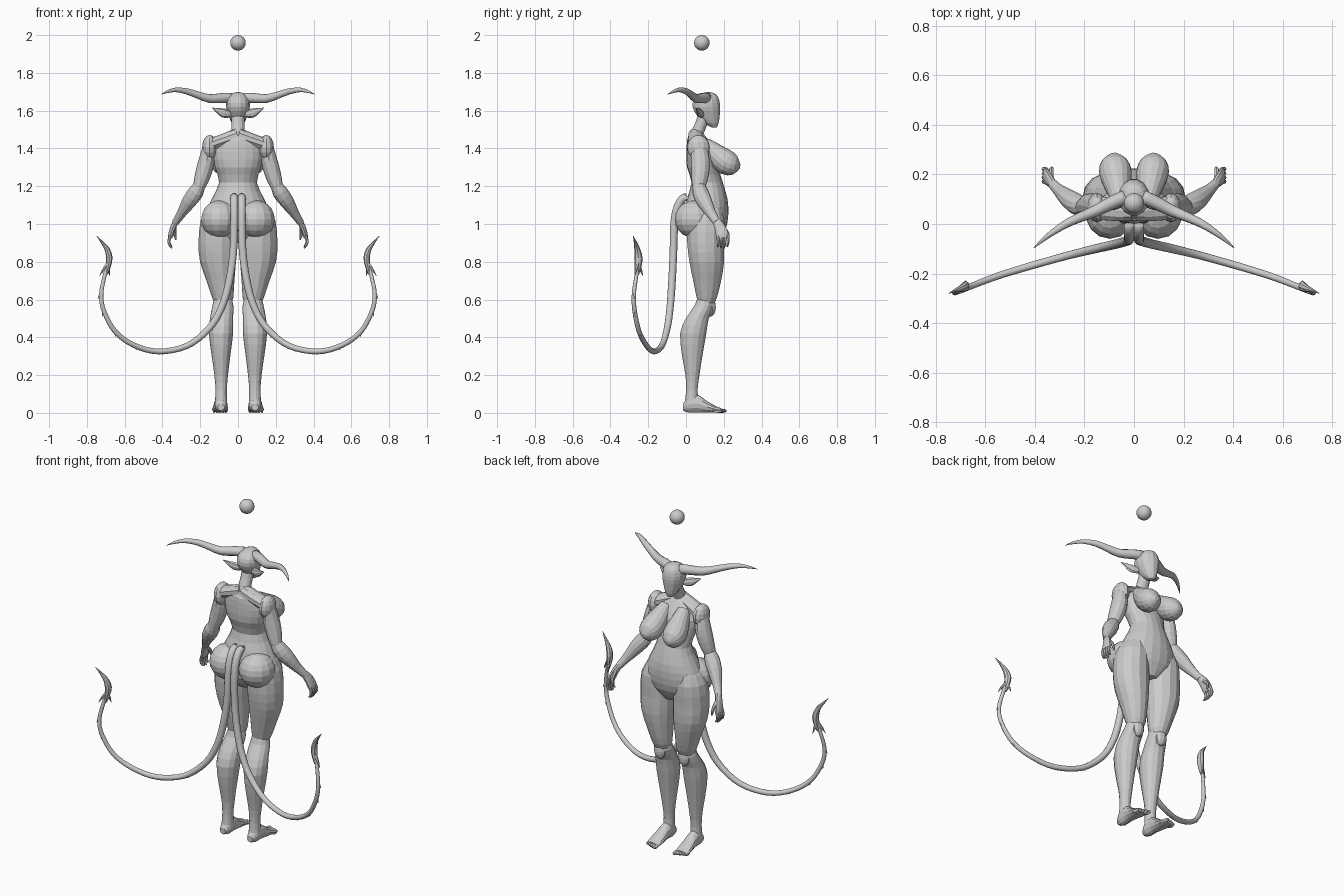
import bpy, bmesh, math
from mathutils import Vector


def finish(name, bm, mirror, smooth):
    bmesh.ops.recalc_face_normals(bm, faces=bm.faces)
    me = bpy.data.meshes.new(name)
    bm.to_mesh(me)
    bm.free()
    for p in me.polygons:
        p.use_smooth = smooth
    ob = bpy.data.objects.new(name, me)
    bpy.context.collection.objects.link(ob)
    if mirror:
        ob.modifiers.new("mirror", 'MIRROR').use_axis = (True, False, False)
    return ob


def spline(keys, steps):
    """Catmull-Rom through (x, y, z, ra, rb) keys."""
    out = []
    for i in range(len(keys) - 1):
        a, b, c, d = (keys[max(i - 1, 0)], keys[i], keys[i + 1], keys[min(i + 2, len(keys) - 1)])
        for s in range(steps):
            t = s / steps
            out.append([0.5 * (2 * q + (r - p) * t + (2 * p - 5 * q + 4 * r - w) * t * t
                               + (3 * q - p - 3 * r + w) * t ** 3) for p, q, r, w in zip(a, b, c, d)])
    return out + [list(keys[-1])]


def sweep(name, keys, n=14, steps=2, ref=(1, 0, 0), axis=None, mirror=True, smooth=False):
    """Loft of elliptical rings; ra lies along ref, rb across it."""
    keys = [tuple(k) if len(k) == 5 else tuple(k) + (k[3],) for k in keys]
    pts = spline(keys, steps)
    bm = bmesh.new()
    rings = []
    for i, p in enumerate(pts):
        a, b = pts[max(i - 1, 0)], pts[min(i + 1, len(pts) - 1)]
        t = Vector(axis) if axis else (Vector(b[:3]) - Vector(a[:3])).normalized()
        u = Vector(ref)
        u = (u - t * u.dot(t)).normalized()
        v = t.cross(u)
        rings.append([bm.verts.new(Vector(p[:3]) + u * max(p[3], .001) * math.cos(k * math.tau / n)
                                   + v * max(p[4], .001) * math.sin(k * math.tau / n)) for k in range(n)])
    for r, s in zip(rings, rings[1:]):
        for k in range(n):
            bm.faces.new((r[k], r[(k + 1) % n], s[(k + 1) % n], s[k]))
    bm.faces.new(rings[0])
    bm.faces.new(rings[-1])
    return finish(name, bm, mirror, smooth)


def ball(name, c, r, mirror=True, u=14, v=10, smooth=False):
    bm = bmesh.new()
    bmesh.ops.create_uvsphere(bm, u_segments=u, v_segments=v, radius=1)
    for w in bm.verts:
        w.co = Vector(c) + Vector([w.co[i] * r[i] for i in range(3)])
    return finish(name, bm, mirror, smooth)


Z = (0, 0, 1)
Y = (0, 1, 0)

# Floating orb
ball("orb", (0, .084, 1.959), (.041,) * 3, mirror=False, u=24, v=16, smooth=True)

# Head and neck
sweep("head", [(0, .15, 1.512, .016, .014), (0, .134, 1.535, .034, .04), (0, .118, 1.575, .05, .062),
               (0, .108, 1.62, .063, .075), (0, .108, 1.66, .06, .068), (0, .115, 1.687, .04, .045),
               (0, .118, 1.698, .01, .012)], axis=Z, mirror=False)
sweep("neck", [(0, .045, 1.44, .055, .045), (0, .058, 1.48, .037, .037), (0, .085, 1.54, .034, .035),
               (0, .1, 1.59, .035, .035)], axis=Z, mirror=False)

# Ears and horns
sweep("ear", [(.04, .085, 1.582, .012, .018), (.075, .072, 1.587, .014, .025),
              (.105, .062, 1.6, .008, .015), (.135, .052, 1.614, .001, .002)], n=8, ref=Y)
sweep("horn", [(.035, .11, 1.668, .028), (.085, .088, 1.667, .027), (.15, .055, 1.664, .024),
               (.21, .03, 1.682, .02), (.27, .003, 1.702, .017), (.33, -.035, 1.71, .012),
               (.375, -.07, 1.7, .007), (.405, -.097, 1.686, .001)], n=10, ref=Y, smooth=True)

# Torso
sweep("torso", [(0, .055, 1.475, .045, .04), (0, .062, 1.445, .105, .055), (0, .08, 1.38, .135, .078),
                (0, .088, 1.3, .122, .083), (0, .112, 1.22, .1, .083), (0, .112, 1.13, .14, .108),
                (0, .108, 1.05, .172, .116), (0, .1, .97, .16, .11), (0, .1, .9, .05, .07)],
      n=20, axis=Z, mirror=False)
sweep("breast", [(.058, .1, 1.425, .035), (.068, .165, 1.365, .057), (.076, .215, 1.325, .066),
                 (.079, .26, 1.31, .05), (.08, .286, 1.305, .012)], n=16)
ball("glute", (.097, .045, 1.025), (.1, .105, .1))

# Legs
sweep("thigh", [(.1, .1, 1.1, .05, .08), (.107, .105, 1.02, .09, .1), (.108, .104, .9, .101, .1),
                (.106, .11, .8, .095, .094), (.093, .112, .7, .074, .076), (.081, .11, .61, .056, .055),
                (.08, .105, .57, .04, .04)], axis=Z)
sweep("shin", [(.08, .1, .63, .04, .035), (.08, .097, .57, .055, .052), (.087, .06, .5, .061, .062),
               (.09, .038, .42, .064, .071), (.09, .033, .3, .049, .055), (.089, .034, .2, .036, .038),
               (.089, .031, .12, .03, .031), (.09, .03, .05, .033, .038)], axis=Z)
ball("kneecap", (.08, .13, .56), (.036, .028, .05), u=10, v=8)
sweep("foot", [(.09, -.016, .03, .018, .018), (.09, .015, .045, .033, .044), (.091, .06, .05, .034, .048),
               (.093, .11, .032, .039, .031), (.095, .16, .018, .043, .017), (.096, .185, .014, .036, .012)],
      n=12, axis=Y)
for i in range(5):
    ball("toe", (.065 + i * .0155, .192 - i * .006, .011), (.011 - i * .001, .024, .011), u=8, v=6)

# Arms
sweep("trapezius", [(.0, .05, 1.47, .04, .04), (.07, .055, 1.445, .035, .045), (.14, .065, 1.42, .035, .05)],
      n=10, ref=Z)
ball("shoulder", (.15, .066, 1.405), (.04, .06, .066), u=12, v=8)
sweep("upper_arm", [(.15, .066, 1.43, .03, .04), (.165, .075, 1.34, .042, .05), (.183, .075, 1.27, .043, .047),
                    (.205, .068, 1.2, .033, .036), (.215, .068, 1.17, .02, .02)], n=12)
sweep("forearm", [(.195, .065, 1.22, .025, .03), (.222, .075, 1.17, .041, .042), (.258, .097, 1.12, .039, .041),
                  (.3, .133, 1.055, .025, .027), (.33, .163, 1.01, .019, .021)], n=12)
sweep("hand", [(.325, .158, 1.02, .016, .02), (.342, .178, .985, .016, .029), (.355, .192, .945, .014, .034),
               (.36, .195, .925, .01, .028)], n=10)
for i in range(4):
    y = .168 + i * .017
    sweep("finger", [(.353, y, .945, .0095), (.365, y + .003, .915, .0085),
                     (.361, y + .002, .888 + .006 * (i == 3), .007), (.35, y, .872 + .008 * (i in (0, 3)), .004)],
          n=7)
sweep("thumb", [(.335, .19, .985, .011), (.335, .215, .96, .01), (.332, .224, .935, .008),
                (.328, .224, .915, .004)], n=7)

# Tails with thorns and barbed tips
tail = [(.02, .03, 1.135, .018), (.02, -.01, 1.14, .021), (.02, -.045, 1.09, .021), (.02, -.062, 1., .021),
        (.026, -.067, .84, .02), (.05, -.075, .68, .02), (.09, -.085, .55, .019), (.155, -.1, .445, .018),
        (.27, -.128, .355, .016), (.42, -.17, .325, .015), (.55, -.21, .358, .014), (.65, -.248, .43, .013),
        (.71, -.272, .54, .012), (.724, -.276, .63, .011), (.705, -.262, .73, .01), (.695, -.257, .77, .009)]
sweep("tail", tail, n=12, steps=4, smooth=True, ref=Y)
for a, b in zip(tail[7:13], tail[8:14]):
    p, q = Vector(a[:3]), Vector(b[:3])
    d = (q - p).normalized()
    out = Vector((d.z, 0, -d.x))
    base, tip = q + out * .006, q + out * .022 - d * .022
    sweep("tail_thorn", [(*base, .006), (*tip, .0005)], n=6, steps=1, ref=Y)
sweep("tail_blade", [(.697, -.258, .735, .009, .01), (.688, -.255, .77, .013, .018), (.681, -.252, .82, .017, .022),
                     (.692, -.258, .865, .014, .016), (.717, -.267, .9, .008, .009), (.748, -.28, .937, .001, .001)],
      n=8)
for dx, dy in ((-.024, .03), (.03, -.014)):
    sweep("tail_barb", [(.69, -.255, .79, .01), (.697 + dx * .6, -.257 + dy * .6, .755, .007),
                        (.703 + dx, -.258 + dy, .725, .0005)], n=6, ref=Y)
